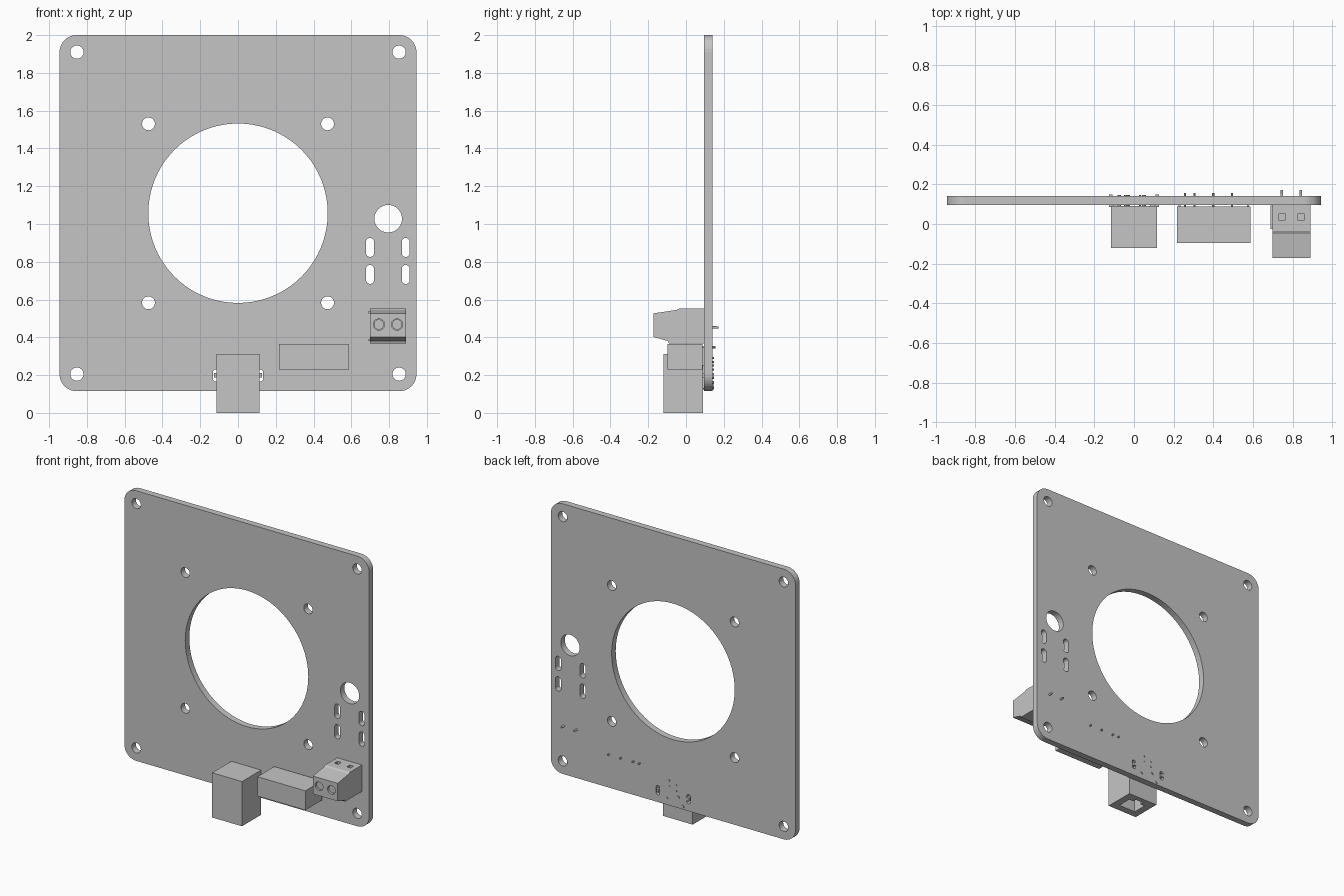
import bpy, bmesh
from math import cos, sin, pi
from mathutils import Matrix, Vector

if "Cube" in bpy.data.objects:
    bpy.data.objects.remove(bpy.data.objects["Cube"])

# One light grey for the whole assembly
GREY = bpy.data.materials.new("light grey")
GREY.use_nodes = True
GREY.diffuse_color = (0.56, 0.56, 0.56, 1)
GREY.node_tree.nodes["Principled BSDF"].inputs["Base Color"].default_value = GREY.diffuse_color


def add_object(name, mesh):
    mesh.materials.clear()
    mesh.materials.append(GREY)
    ob = bpy.data.objects.new(name, mesh)
    bpy.context.scene.collection.objects.link(ob)
    return ob


def from_bmesh(name, bm):
    bmesh.ops.recalc_face_normals(bm, faces=bm.faces)
    mesh = bpy.data.meshes.new(name)
    bm.to_mesh(mesh)
    bm.free()
    return add_object(name, mesh)


def box(name, *lims):
    """Box between (low, high) limits on x, y and z."""
    bm = bmesh.new()
    mid = Vector([(a + b) / 2 for a, b in lims])
    size = [b - a for a, b in lims]
    bmesh.ops.create_cube(bm, size=1, matrix=Matrix.Translation(mid) @ Matrix.Diagonal((*size, 1)))
    return from_bmesh(name, bm)


def rod(name, x, z, y, r, sides=16, tip=1.0):
    """Rod along y, running from y[0] to y[1]."""
    bm = bmesh.new()
    place = Matrix.Translation((x, (y[0] + y[1]) / 2, z)) @ Matrix.Rotation(-pi / 2, 4, "X")
    bmesh.ops.create_cone(bm, cap_ends=True, segments=sides, radius1=r, radius2=r * tip,
                          depth=y[1] - y[0], matrix=place)
    return from_bmesh(name, bm)


def prism(name, profile, x):
    """Extrude a (y, z) profile along x."""
    bm = bmesh.new()
    face = bm.faces.new([bm.verts.new((x[0], y, z)) for y, z in profile])
    new = bmesh.ops.extrude_face_region(bm, geom=[face])["geom"]
    bmesh.ops.translate(bm, vec=(x[1] - x[0], 0, 0),
                        verts=[v for v in new if isinstance(v, bmesh.types.BMVert)])
    # the source face is kept by the extrusion only if it is still needed as a cap
    if face.is_valid and not any(len(e.link_faces) > 2 for e in bm.edges):
        bmesh.ops.holes_fill(bm, edges=bm.edges)
    return from_bmesh(name, bm)


def cut(ob, cutter):
    mod = ob.modifiers.new("cut", "BOOLEAN")
    mod.operation = "DIFFERENCE"
    mod.solver = "EXACT"
    mod.object = cutter
    cutter.hide_render = True
    cutter.hide_viewport = True
    cutter.display_type = "WIRE"


def rounded(cx, cz, hx, hz, r, steps):
    """Outline of a rounded rectangle; with hx = hz = r it is a circle."""
    pts = []
    for q, (sx, sz) in enumerate([(1, 1), (-1, 1), (-1, -1), (1, -1)]):
        for i in range(steps + 1):
            a = (q + i / steps) * pi / 2
            p = (cx + sx * (hx - r) + r * cos(a), cz + sz * (hz - r) + r * sin(a))
            if not pts or (Vector(p) - Vector(pts[-1])).length > 1e-5:
                pts.append(p)
    if (Vector(pts[0]) - Vector(pts[-1])).length < 1e-5:
        pts.pop()
    return pts


# Circuit board outline and openings
outlines = [rounded(0, 1.0575, 0.945, 0.9425, 0.09, 8), rounded(0, 1.057, 0.475, 0.475, 0.475, 20)]
holes = [(s * 0.853, z, 0.035) for s in (-1, 1) for z in (0.205, 1.91)]
holes += [(s * 0.474, z, 0.034) for s in (-1, 1) for z in (0.583, 1.53)]
holes += [(0.795, 1.028, 0.073)]
outlines += [rounded(x, z, r, r, r, 8) for x, z, r in holes]
outlines += [rounded(x, z, 0.021, 0.05, 0.02, 6) for x in (0.699, 0.888) for z in (0.733, 0.876)]
outlines += [rounded(s * 0.118, 0.198, 0.014, 0.032, 0.0135, 4) for s in (-1, 1)]

curve = bpy.data.curves.new("board_outline", "CURVE")
curve.dimensions = "2D"
curve.fill_mode = "BOTH"
curve.extrude = 0.0225
for pts in outlines:
    sp = curve.splines.new("POLY")
    sp.points.add(len(pts) - 1)
    for p, (x, z) in zip(sp.points, pts):
        p.co = (x, z, 0, 1)
    sp.use_cyclic_u = True
temp = bpy.data.objects.new("board_outline", curve)
bpy.context.scene.collection.objects.link(temp)
mesh = bpy.data.meshes.new_from_object(temp.evaluated_get(bpy.context.evaluated_depsgraph_get()))
bpy.data.objects.remove(temp)
mesh.transform(Matrix.Translation((0, 0.119, 0)) @ Matrix.Rotation(pi / 2, 4, "X"))
bm = bmesh.new()
bm.from_mesh(mesh)
bmesh.ops.remove_doubles(bm, verts=bm.verts, dist=1e-5)
for f in bm.faces:
    f.smooth = False
from_bmesh("circuit_board", bm)

# Cable jack with a keyed socket opening downward
jack = box("jack_housing", (-0.115, 0.115), (-0.12, 0.09), (0, 0.312))
cut(jack, box("socket_cutter", (-0.065, 0.065), (-0.07, 0.03), (-0.05, 0.2)))
cut(jack, box("key_cutter", (-0.03, 0.03), (0.02, 0.055), (-0.05, 0.2)))
for side, s in (("left", 1), ("right", -1)):
    box(f"jack_tab_{side}", sorted((s * 0.108, s * 0.126)), (0.085, 0.148), (0.187, 0.21))
    box(f"jack_foot_{side}", sorted((s * 0.08, s * 0.105)), (0.085, 0.1), (0.13, 0.29))
for i, (x, z) in enumerate([(0.03, 0.25), (0.03, 0.29), (-0.025, 0.27), (-0.025, 0.23),
                            (0.05, 0.16), (-0.04, 0.19), (-0.075, 0.135)]):
    rod(f"jack_pin_{i + 1}", x, z, (0.08, 0.147), 0.005 if i < 4 else 0.01, sides=10)

# Relay
box("relay_body", (0.218, 0.588), (-0.097, 0.088), (0.23, 0.365))
for i, x in enumerate((0.225, 0.57)):
    box(f"relay_foot_{i + 1}", (x, x + 0.01), (0.085, 0.1), (0.25, 0.35))
for i, x in enumerate((0.257, 0.305, 0.4, 0.495)):
    rod(f"relay_pin_{i + 1}", x, 0.348, (0.08, 0.157), 0.006, sides=10)

# Screw terminal block
profile = [(0.095, 0.368), (0.095, 0.553), (-0.035, 0.553), (-0.05, 0.545),
           (-0.172, 0.527), (-0.172, 0.402), (-0.095, 0.38), (-0.09, 0.368)]
block = prism("terminal_block", profile, (0.699, 0.89))
for i, z in enumerate((0.38, 0.527)):
    box(f"terminal_rib_{i + 1}", (0.69, 0.701), (-0.025, 0.094), (z, z + 0.012))
for i, x in enumerate((0.746, 0.842)):
    cut(block, rod(f"screw_cutter_{i + 1}", x, 0.468, (-0.2, -0.14), 0.03, sides=20))
    rod(f"terminal_screw_{i + 1}", x, 0.468, (-0.16, -0.13), 0.027, sides=20)
    cut(block, box(f"wire_cutter_{i + 1}", (x - 0.015, x + 0.015), (0.018, 0.052), (0.52, 0.6)))
    rod(f"terminal_pin_{i + 1}", x, 0.453, (0.08, 0.172), 0.009, sides=12, tip=0.6)
